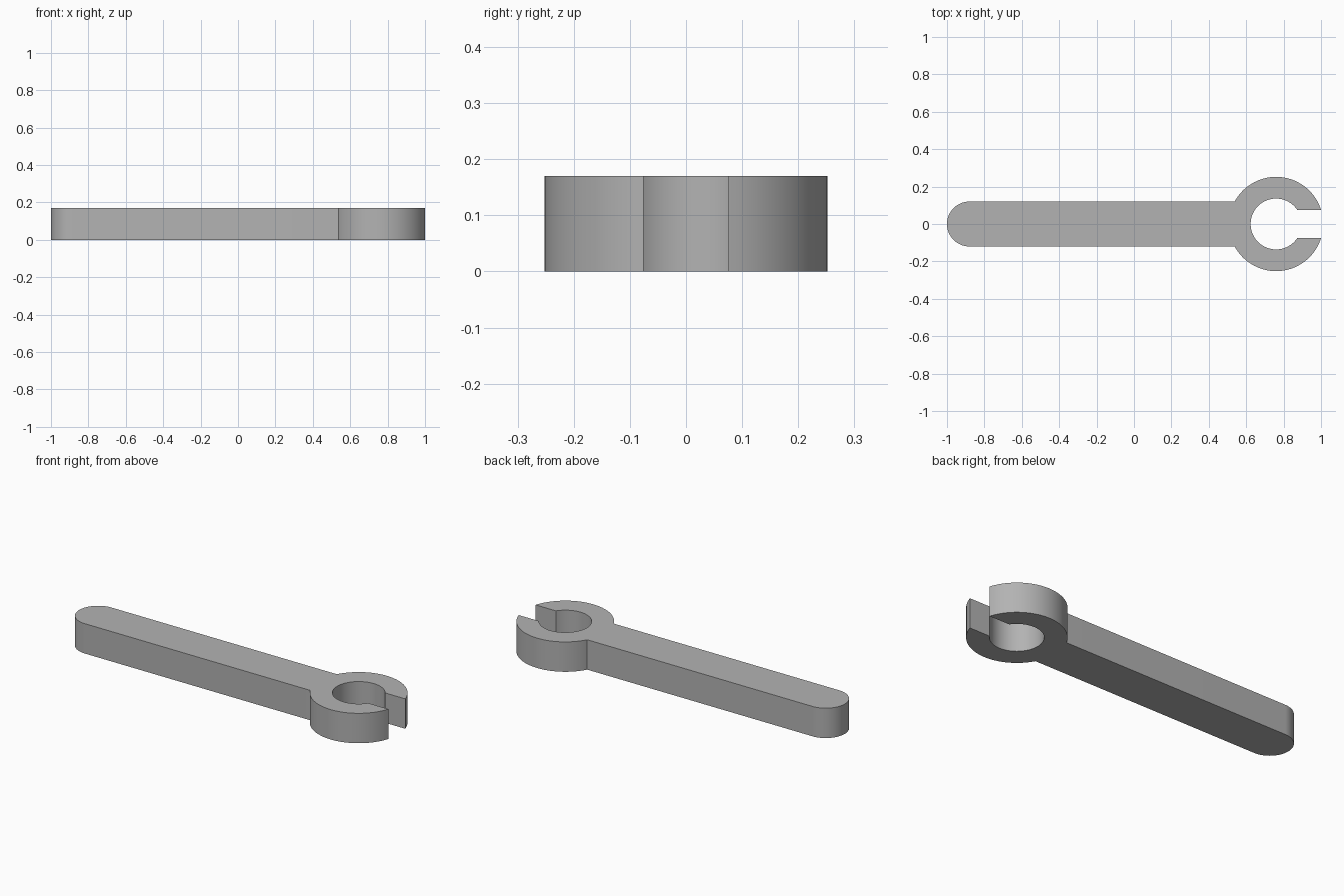
import bpy, bmesh
from math import sin, cos, asin, pi

cube = bpy.data.objects.get("Cube")
if cube:
    bpy.data.objects.remove(cube, do_unlink=True)

HEIGHT = 0.17
HANDLE_R = 0.12      # half width of the handle and radius of its round end
HANDLE_X = -1 + HANDLE_R
HEAD_R, HOLE_R = 0.252, 0.136
SLOT = 0.076         # half width of the jaw opening
HEAD_X = 1 - HEAD_R * cos(asin(SLOT / HEAD_R))


def arc(cx, radius, start, end, steps):
    angles = [start + (end - start) * i / steps for i in range(steps + 1)]
    return [(cx + radius * cos(a), radius * sin(a)) for a in angles]


# Outline: upper jaw, round handle end, lower jaw, then back around the hole
lip = asin(SLOT / HEAD_R)
neck = pi - asin(HANDLE_R / HEAD_R)
inner = asin(SLOT / HOLE_R)
outline = (arc(HEAD_X, HEAD_R, lip, neck, 40)
           + arc(HANDLE_X, HANDLE_R, pi / 2, 3 * pi / 2, 40)
           + arc(HEAD_X, HEAD_R, -neck, -lip, 40)
           + arc(HEAD_X, HOLE_R, 2 * pi - inner, inner, 64))

# Extrude the outline into a solid
bm = bmesh.new()
base = bm.faces.new([bm.verts.new((x, y, 0)) for x, y in outline])
top = bmesh.ops.extrude_face_region(bm, geom=[base], use_keep_orig=True)
bmesh.ops.translate(bm, vec=(0, 0, HEIGHT),
                    verts=[v for v in top["geom"] if isinstance(v, bmesh.types.BMVert)])
bmesh.ops.recalc_face_normals(bm, faces=bm.faces)
bmesh.ops.triangulate(bm, faces=[f for f in bm.faces if len(f.verts) > 4])
mesh = bpy.data.meshes.new("open_end_wrench")
bm.to_mesh(mesh)
bm.free()

# Plain grey metal
grey = bpy.data.materials.new("grey_metal")
grey.use_nodes = True
colour = (0.45, 0.45, 0.45, 1)
grey.diffuse_color = colour
grey.node_tree.nodes["Principled BSDF"].inputs["Base Color"].default_value = colour
mesh.materials.append(grey)

wrench = bpy.data.objects.new("open_end_wrench", mesh)
bpy.context.collection.objects.link(wrench)
bpy.context.view_layer.objects.active = wrench
wrench.select_set(True)
bpy.ops.object.shade_smooth_by_angle(angle=pi / 6)
